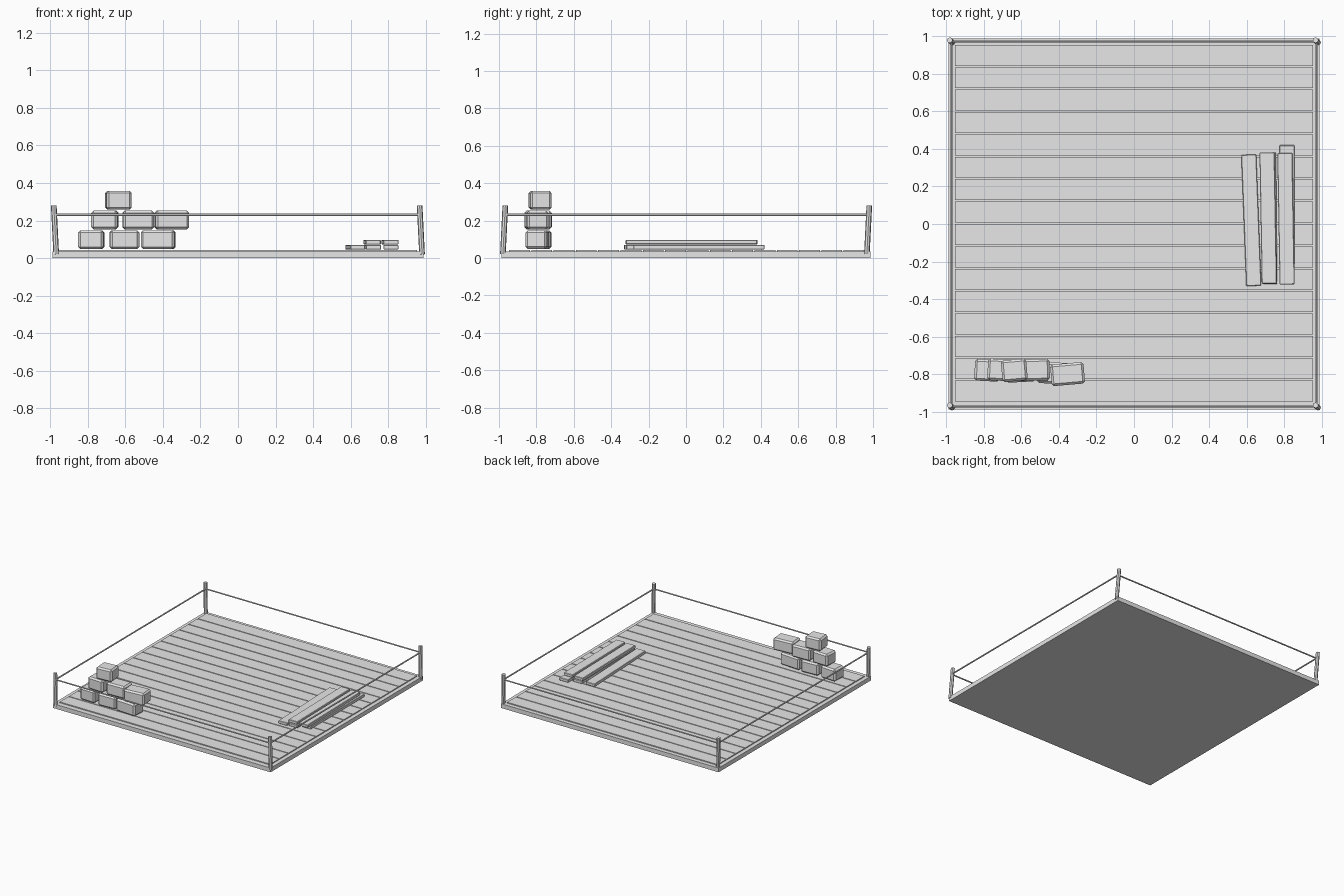
import bpy, math
from mathutils import Vector

if "Cube" in bpy.data.objects:
    bpy.data.objects.remove(bpy.data.objects["Cube"])

grey = bpy.data.materials.new("plain grey")
grey.diffuse_color = (0.8, 0.8, 0.8, 1)
grey.use_nodes = True
grey.node_tree.nodes["Principled BSDF"].inputs["Base Color"].default_value = grey.diffuse_color


def box(name, center, size, turn=0.0, bevel=0.0):
    """Box with optional turn about z (degrees) and chamfered edges."""
    bpy.ops.mesh.primitive_cube_add(size=1, location=center)
    ob = bpy.context.object
    ob.name = name
    ob.scale = size
    bpy.ops.object.transform_apply(location=False, rotation=False, scale=True)
    ob.rotation_euler.z = math.radians(turn)
    ob.data.materials.append(grey)
    if bevel:
        mod = ob.modifiers.new("chamfer", 'BEVEL')
        mod.width = bevel
        mod.segments = 1
    return ob


def rod(name, a, b, radius, sides):
    """Straight rod between two points."""
    a, b = Vector(a), Vector(b)
    d = b - a
    bpy.ops.mesh.primitive_cylinder_add(vertices=sides, radius=radius,
                                        depth=d.length, location=(a + b) / 2)
    ob = bpy.context.object
    ob.name = name
    ob.rotation_euler = d.to_track_quat('Z', 'Y').to_euler()
    ob.data.materials.append(grey)
    return ob


# Platform slab
box("platform", (0, 0, 0.0175), (1.975, 1.975, 0.035))

# Floor boards running left to right
pitch = 0.1193
for i in range(16):
    y = (i - 7.5) * pitch + 0.004
    box("floor_board", (0, y, 0.036), (1.91, pitch - 0.008, 0.014))

# Slightly leaning corner posts
for sx in (-1, 1):
    for sy in (-1, 1):
        rod("corner_post", (sx * 0.975 + 0.006, sy * 0.973 - 0.006, 0.02),
            (sx * 0.975 - 0.007, sy * 0.973 + 0.007, 0.28), 0.015, 8)

# Ropes between the posts
R = 0.974
corners = [(-R, -R), (R, -R), (R, R), (-R, R)]
for i in range(4):
    a, b = corners[i], corners[(i + 1) % 4]
    rod("rope", (*a, 0.231), (*b, 0.231), 0.006, 6)

# Stacked stone blocks: x, y, layer, width, turn
blocks = [
    (-0.782, -0.780, 0, 0.135, -3), (-0.606, -0.785, 0, 0.155, 3),
    (-0.425, -0.795, 0, 0.180, -4),
    (-0.710, -0.778, 1, 0.140, -3), (-0.532, -0.778, 1, 0.165, 2),
    (-0.354, -0.800, 1, 0.178, 5),
    (-0.638, -0.780, 2, 0.135, 5),
]
for x, y, layer, w, turn in blocks:
    box("stone_block", (x, y, 0.098 + layer * 0.105), (w, 0.115, 0.1), turn, 0.012)

# Pile of loose planks: x, y, layer, width, turn
planks = [
    (0.625, 0.020, 0, 0.080, 2.2), (0.720, 0.030, 0, 0.080, 0.5),
    (0.815, 0.070, 0, 0.080, 0),
    (0.715, 0.032, 1, 0.080, 1), (0.810, 0.028, 1, 0.080, 1),
]
for x, y, layer, w, turn in planks:
    box("loose_plank", (x, y, 0.058 + layer * 0.027), (w, 0.70, 0.024), turn, 0.003)
